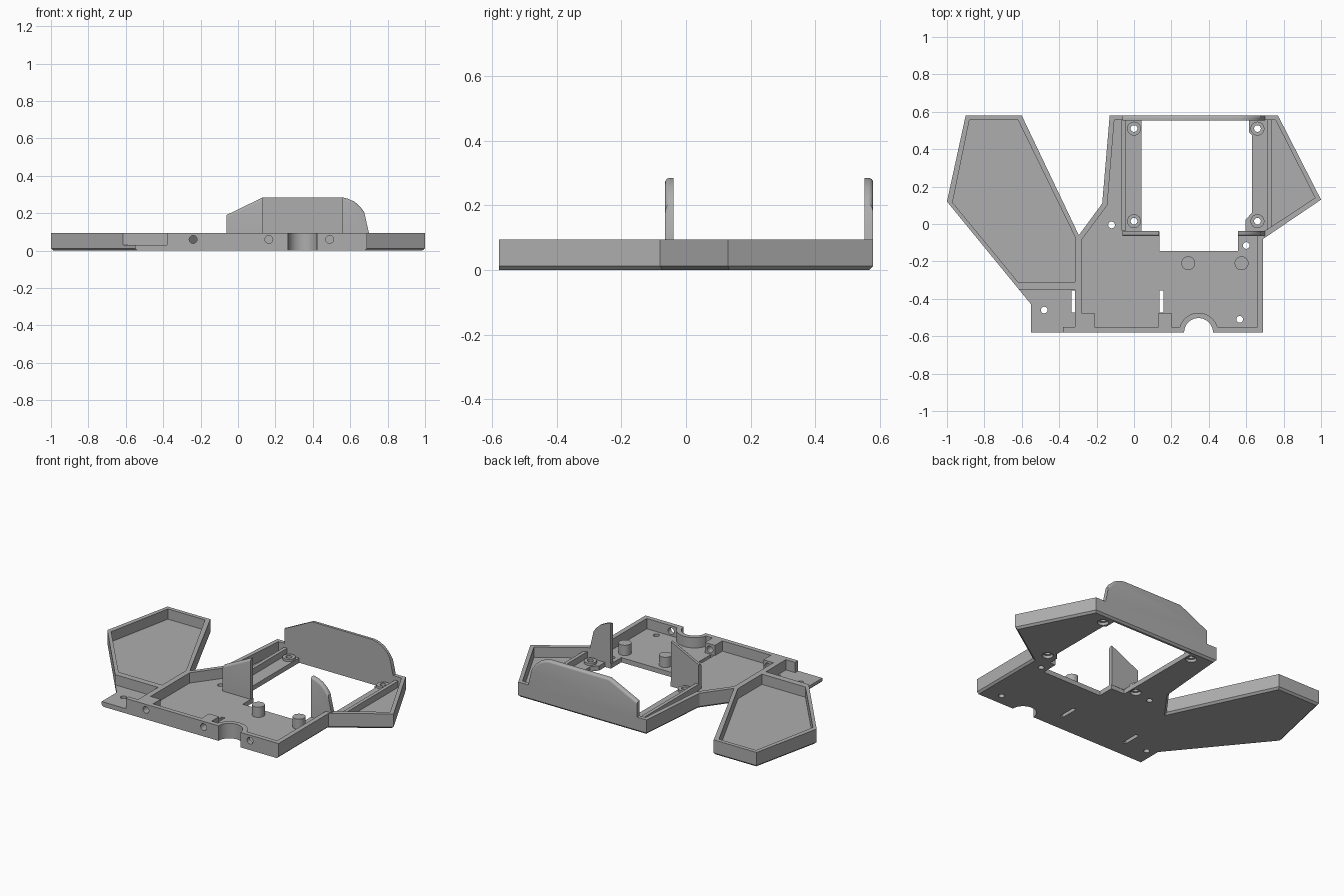
import bpy, bmesh
from math import sin, cos, radians

if "Cube" in bpy.data.objects:
    bpy.data.objects.remove(bpy.data.objects["Cube"])

grey = bpy.data.materials.new("plain_grey")
grey.use_nodes = True
colour = (0.42, 0.42, 0.42, 1)
grey.diffuse_color = colour
grey.node_tree.nodes["Principled BSDF"].inputs["Base Color"].default_value = colour

FLOOR, RIM = 0.03, 0.095


def arc(cx, cy, r, start=0, end=360, n=32):
    """Points along an arc; a full circle leaves out the repeated end."""
    count = n if end - start == 360 else n + 1
    angles = [radians(start + (end - start) * i / n) for i in range(count)]
    return [(cx + r * cos(a), cy + r * sin(a)) for a in angles]


def box(x0, x1, y0, y1):
    return [(x0, y0), (x1, y0), (x1, y1), (x0, y1)]


def prism(name, points, low, high, upright=False, bevel_rule=None, width=0.012, segments=1):
    """Extrude a profile along z, or along y when upright."""
    bm = bmesh.new()
    place = (lambda a, b, c: (a, c, b)) if upright else (lambda a, b, c: (a, b, c))
    face = bm.faces.new([bm.verts.new(place(a, b, low)) for a, b in points])
    top = bmesh.ops.extrude_face_region(bm, geom=[face])
    for v in top["geom"]:
        if isinstance(v, bmesh.types.BMVert):
            v.co[1 if upright else 2] = high
    bmesh.ops.recalc_face_normals(bm, faces=bm.faces)
    if bevel_rule:
        edges = [e for e in bm.edges if bevel_rule(e.verts[0].co, e.verts[1].co)]
        bmesh.ops.bevel(bm, geom=edges, offset=width, segments=segments,
                        affect="EDGES", profile=0.5, clamp_overlap=True)
    mesh = bpy.data.meshes.new(name)
    bm.to_mesh(mesh)
    bm.free()
    mesh.materials.append(grey)
    obj = bpy.data.objects.new(name, mesh)
    bpy.context.collection.objects.link(obj)
    return obj


def carve(obj, cutters):
    """Subtract the cutters, keep the result and delete the cutters."""
    for c in cutters:
        c.hide_render = True
        mod = obj.modifiers.new("cut", "BOOLEAN")
        mod.operation, mod.solver, mod.object = "DIFFERENCE", "EXACT", c
    graph = bpy.context.evaluated_depsgraph_get()
    mesh = bpy.data.meshes.new_from_object(obj.evaluated_get(graph))
    obj.modifiers.clear()
    obj.data = mesh
    for c in cutters:
        bpy.data.objects.remove(c)


# Solid body with a chamfered underside
outline = [(-0.90, 0.58), (-1, 0.12), (-0.55, -0.43), (-0.55, -0.58)]
outline += arc(0.345, -0.58, 0.077, 0, 180, 20)[::-1]
outline += [(0.69, -0.58), (0.69, -0.08), (1, 0.13), (0.77, 0.58), (-0.13, 0.58),
            (-0.17, 0.11), (-0.295, -0.06), (-0.60, 0.58)]


def under_edge(a, b):
    front = max(a.y, b.y) < -0.57
    notch = max(a.y, b.y) < -0.45 and abs(a.x - 0.345) < 0.1
    return max(a.z, b.z) < 0.001 and not front and not notch


body = prism("body", outline, 0, RIM, bevel_rule=under_edge)

# Pockets: side tray, low ledge, main tray with its screw blocks
tray = [(-0.88, 0.555), (-0.62, 0.555), (-0.315, -0.07), (-0.315, -0.31),
        (-0.62, -0.31), (-0.97, 0.115)]
ledge = [(-0.7, -0.35), (-0.315, -0.35), (-0.315, -0.55), (-0.38, -0.55),
         (-0.38, -0.7), (-0.7, -0.7)]
main = [(-0.28, -0.085), (-0.28, -0.475), (-0.21, -0.475), (-0.21, -0.55),
        (0.13, -0.55), (0.13, -0.475), (0.20, -0.475), (0.20, -0.55)]
main += arc(0.345, -0.58, 0.105, 16.6, 163.4, 18)[::-1]
main += [(0.66, -0.55), (0.66, -0.055), (0.71, -0.03), (0.968, 0.14),
         (0.757, 0.555), (-0.105, 0.555), (-0.143, 0.10)]
cutters = [prism("pocket_cutter", p, FLOOR, 0.3) for p in (tray, ledge, main)]

# Large opening through the floor
window = [(0.04, 0.555), (0.615, 0.555), (0.615, 0.49), (0.63, 0.475), (0.63, 0.06),
          (0.595, 0.02), (0.595, -0.04), (0.555, -0.04), (0.555, -0.145),
          (0.135, -0.145), (0.135, -0.04), (0.04, -0.04)]
cutters.append(prism("window_cutter", window, -0.1, FLOOR + 0.02))

# Slots, small floor holes, mounting holes and front screw holes
for x in (-0.335, 0.136):
    cutters.append(prism("slot_cutter", box(x, x + 0.022, -0.472, -0.355), -0.1, 0.06))
for x, y in ((-0.12, -0.005), (-0.48, -0.46), (0.60, -0.115), (0.565, -0.51)):
    cutters.append(prism("hole_cutter", arc(x, y, 0.018, n=20), -0.1, 0.06))
mounts = [(x, y) for x in (0, 0.66) for y in (0.015, 0.51)]
for x, y in mounts:
    cutters.append(prism("recess_cutter", arc(x, y, 0.032, n=24), -0.1, 0.018))
    cutters.append(prism("mount_cutter", arc(x, y, 0.018, n=24), -0.1, 0.06))
for x in (-0.24, 0.165, 0.49):
    cutters.append(prism("screw_cutter", arc(x, 0.06, 0.021, n=24), -0.7, -0.45, upright=True))
carve(body, cutters)
parts = [body]

# Raised rings around the mounting holes
for x, y in mounts:
    ring = prism("mount_ring", arc(x, y, 0.037), FLOOR - 0.005, 0.045)
    carve(ring, [prism("ring_cutter", arc(x, y, 0.018, n=24), 0, 0.1)])
    parts.append(ring)

# Locating pegs
for x in (0.29, 0.575):
    parts.append(prism("peg", arc(x, -0.21, 0.037), FLOOR - 0.005, RIM))

# Rails beside the opening
for x in (-0.066, 0.712):
    parts.append(prism("rail", box(x, x + 0.022, -0.035, 0.556), FLOOR - 0.005, 0.07))

# Upright guards: one full at the back, two part-width ones at the front
left_top = [(-0.062, 0.19), (0.133, 0.285)]
right_top = [(0.557, 0.285), (0.59, 0.277), (0.625, 0.26), (0.655, 0.233),
             (0.675, 0.205), (0.70, RIM)]
back = [(-0.062, RIM)] + left_top + right_top
front_left = [(-0.062, 0.025)] + left_top + [(0.133, 0.025)]
front_right = [(0.557, 0.025)] + right_top + [(0.70, 0.025)]
for name, profile, y0, y1, outer in (("back_guard", back, 0.553, 0.58, 0.58),
                                     ("front_left_guard", front_left, -0.065, -0.038, -0.065),
                                     ("front_right_guard", front_right, -0.065, -0.038, -0.065)):
    def rounded(a, b):
        on_face = abs(a.y - outer) < 0.001 and abs(b.y - outer) < 0.001
        return on_face and min(a.z, b.z) > 0.1 and abs(a.x - b.x) > 0.001
    parts.append(prism(name, profile, y0, y1, upright=True, bevel_rule=rounded,
                       width=0.014, segments=4))

# Smooth the round parts and keep corners crisp
bpy.ops.object.select_all(action="DESELECT")
for p in parts:
    p.select_set(True)
bpy.context.view_layer.objects.active = body
bpy.ops.object.shade_smooth_by_angle(angle=radians(25))
